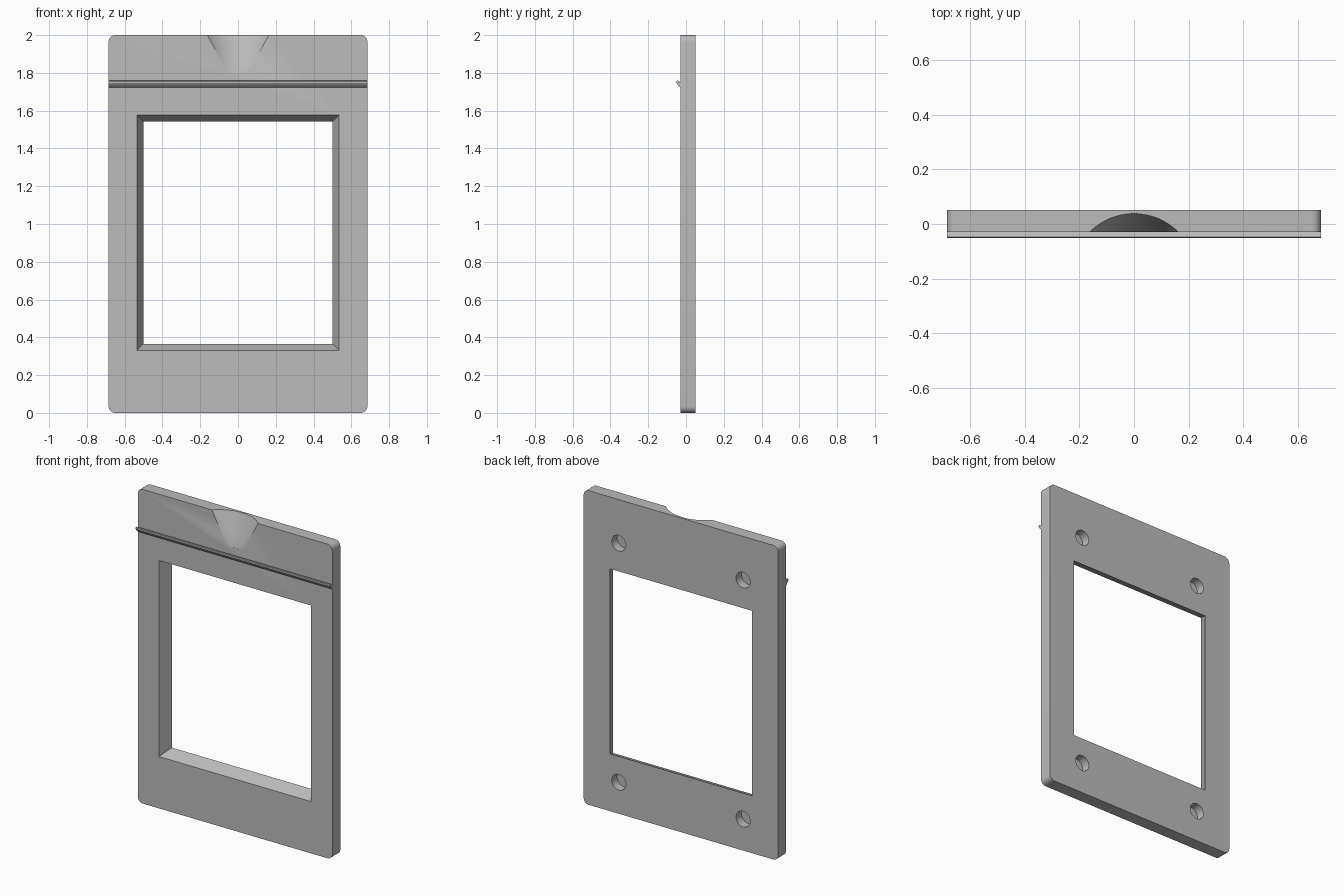
import bpy, bmesh, math
from mathutils import Matrix, Vector

cube = bpy.data.objects.get("Cube")
if cube:
    bpy.data.objects.remove(cube, do_unlink=True)

FRONT, BACK = -0.03, 0.051
HALF_W, HEIGHT = 0.685, 2.0

grey = bpy.data.materials.new("plain_grey")
grey.use_nodes = True
colour = (0.5, 0.5, 0.5, 1)
grey.diffuse_color = colour
grey.node_tree.nodes["Principled BSDF"].inputs["Base Color"].default_value = colour


def loft(name, sections):
    """Solid skinned through equal-length rings of points, capped at both ends."""
    bm = bmesh.new()
    rings = [[bm.verts.new(p) for p in ring] for ring in sections]
    for a, b in zip(rings, rings[1:]):
        for i in range(len(a)):
            j = (i + 1) % len(a)
            bm.faces.new((a[i], a[j], b[j], b[i]))
    bm.faces.new(rings[0])
    bm.faces.new(rings[-1])
    bmesh.ops.recalc_face_normals(bm, faces=bm.faces)
    mesh = bpy.data.meshes.new(name)
    bm.to_mesh(mesh)
    bm.free()
    mesh.materials.append(grey)
    obj = bpy.data.objects.new(name, mesh)
    bpy.context.collection.objects.link(obj)
    return obj


def rect(half_x, z0, z1, y):
    return [(-half_x, y, z0), (half_x, y, z0), (half_x, y, z1), (-half_x, y, z1)]


def rounded_rect(y, r=0.035, steps=6):
    ring = []
    corners = [(1, HEIGHT - r), (-1, HEIGHT - r), (-1, r), (1, r)]
    for k, (side, cz) in enumerate(corners):
        for i in range(steps + 1):
            a = math.pi / 2 * (k + i / steps)
            ring.append((side * (HALF_W - r) + r * math.cos(a), y, cz + r * math.sin(a)))
    return ring


def circle(x, z, r, y, n=24):
    return [(x + r * math.cos(math.tau * i / n), y, z + r * math.sin(math.tau * i / n))
            for i in range(n)]


def scoop_section(z, half_w, depth, n=24):
    """Circular arc sunk into the front face, closed in front of it."""
    radius = (half_w ** 2 + depth ** 2) / (2 * depth)
    spread = math.asin(half_w / radius)
    ring = [(-half_w, FRONT - 0.03, z)]
    for i in range(n + 1):
        a = spread * (2 * i / n - 1)
        ring.append((radius * math.sin(a), FRONT + depth - radius * (1 - math.cos(a)), z))
    return ring + [(half_w, FRONT - 0.03, z)]


# Main plate
plate = loft("frame_plate", [rounded_rect(FRONT), rounded_rect(BACK)])

# Tapered window, wider at the front; both ends overshoot the plate
cutters = []
slope, over = 0.035 / (BACK - FRONT), 0.02
window = []
for y in (FRONT - over, BACK + over):
    inset = slope * (y - FRONT)
    window.append(rect(0.536 - inset, 0.33 + inset, 1.578 - inset, y))
cutters.append(loft("window_cutter", window))

# Pouring scoop in the top edge
scoop = [(2.04, 0.19, 0.084), (2.0, 0.163, 0.068), (1.955, 0.138, 0.053), (1.91, 0.115, 0.037),
         (1.86, 0.09, 0.019), (1.82, 0.065, 0.006), (1.8, 0.04, 0.001)]
cutters.append(loft("scoop_cutter", [scoop_section(*s) for s in scoop]))

# Blind holes in the back
for side in (-1, 1):
    for z in (0.2, 1.722):
        cutters.append(loft("hole_cutter", [circle(side * 0.438, z, 0.05, y)
                                            for y in (BACK - 0.055, BACK + 0.02)]))

for cutter in cutters:
    cutter.hide_render = True
    mod = plate.modifiers.new(cutter.name, "BOOLEAN")
    mod.operation = "DIFFERENCE"
    mod.solver = "EXACT"
    mod.object = cutter

# Bake the cuts and drop the cutters
bpy.context.view_layer.update()
graph = bpy.context.evaluated_depsgraph_get()
cut_mesh = bpy.data.meshes.new_from_object(plate.evaluated_get(graph))
plate.modifiers.clear()
plate.data = cut_mesh
for cutter in cutters:
    bpy.data.objects.remove(cutter, do_unlink=True)

# Drip ridge across the front
profile = [(FRONT + 0.005, 1.72), (FRONT, 1.722), (-0.048, 1.742), (-0.051, 1.747),
           (-0.051, 1.755), (-0.047, 1.759), (-0.041, 1.758), (FRONT, 1.75), (FRONT + 0.005, 1.75)]
ridge = loft("front_ridge", [[(x, y, z) for y, z in profile] for x in (-HALF_W, HALF_W)])

# Smooth the curved surfaces, keep hard edges
bpy.ops.object.select_all(action="DESELECT")
for obj in (plate, ridge):
    obj.select_set(True)
bpy.context.view_layer.objects.active = plate
bpy.ops.object.shade_smooth_by_angle(angle=math.radians(30))
